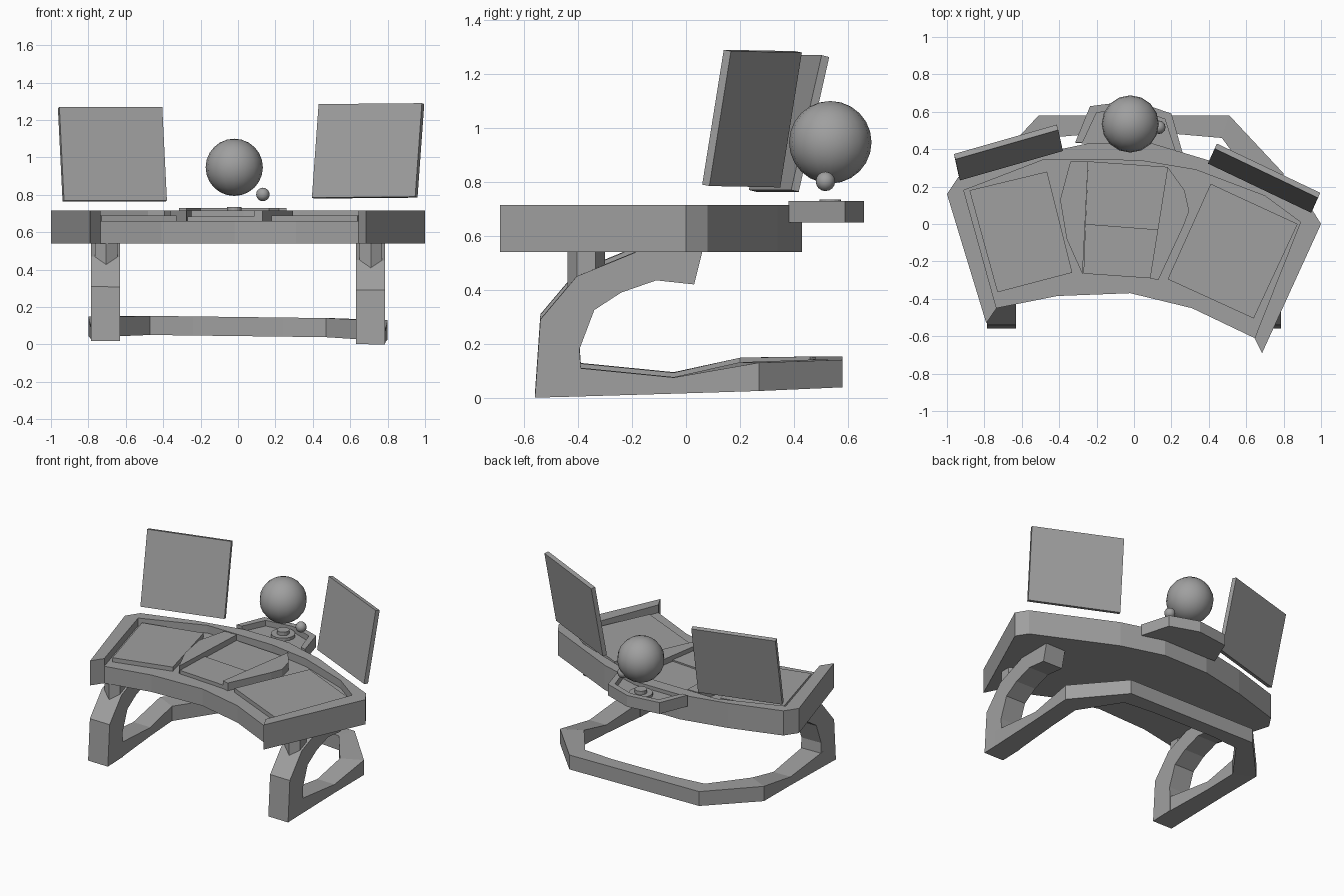
import bpy
import bmesh
from mathutils import Vector

default_cube = bpy.data.objects.get("Cube")
if default_cube:
    bpy.data.objects.remove(default_cube, do_unlink=True)

grey = bpy.data.materials.new("plain_grey")
grey.use_nodes = True
grey_value = (0.35, 0.35, 0.35, 1)
grey.diffuse_color = grey_value
grey.node_tree.nodes["Principled BSDF"].inputs["Base Color"].default_value = grey_value


def finish(name, bm, smooth=False):
    """Turn a bmesh into a named, grey object."""
    bmesh.ops.recalc_face_normals(bm, faces=bm.faces[:])
    mesh = bpy.data.meshes.new(name)
    bm.to_mesh(mesh)
    bm.free()
    mesh.materials.append(grey)
    for face in mesh.polygons:
        face.use_smooth = smooth
    obj = bpy.data.objects.new(name, mesh)
    bpy.context.collection.objects.link(obj)
    return obj


def extrude(name, points, offset):
    """Solid made by pushing a flat outline along an offset."""
    bm = bmesh.new()
    near = [bm.verts.new(p) for p in points]
    far = [bm.verts.new(Vector(p) + Vector(offset)) for p in points]
    bm.faces.new(near)
    bm.faces.new(far[::-1])
    count = len(near)
    for i in range(count):
        j = (i + 1) % count
        bm.faces.new((near[i], near[j], far[j], far[i]))
    return finish(name, bm)


def slab(name, outline, bottom, top):
    """Horizontal plate between two heights."""
    return extrude(name, [(x, y, bottom) for x, y in outline], (0, 0, top - bottom))


def ball(name, centre, radius, segments, rings):
    bm = bmesh.new()
    bmesh.ops.create_uvsphere(bm, u_segments=segments, v_segments=rings, radius=radius)
    bmesh.ops.translate(bm, verts=bm.verts[:], vec=centre)
    return finish(name, bm, smooth=True)


def post(name, x, y, radius, bottom, top, sides):
    bm = bmesh.new()
    bmesh.ops.create_cone(bm, cap_ends=True, segments=sides, radius1=radius,
                          radius2=radius, depth=top - bottom)
    bmesh.ops.translate(bm, verts=bm.verts[:], vec=(x, y, (bottom + top) / 2))
    return finish(name, bm)


def roll(obj):
    """The stand rises slightly towards its right side."""
    for vert in obj.data.vertices:
        vert.co.z += 0.0125 * (0.785 - vert.co.x)


# Desk: curved body with a raised rim along the sides and back
BOTTOM, FLOOR, RIM = 0.54, 0.66, 0.715
outer = [(-0.79, -0.53), (-1, 0.16), (-0.94, 0.25), (-0.58, 0.36), (-0.25, 0.43),
         (0.1, 0.43), (0.4, 0.34), (0.95, 0.08), (1, 0), (0.685, -0.69)]
inner = [(0.645, -0.61), (0.89, 0.01), (0.7, 0.15), (0.33, 0.29), (0.03, 0.34),
         (-0.48, 0.345), (-0.91, 0.18), (-0.735, -0.45)]
front_edge = [(0.645, -0.61), (0.31, -0.45), (-0.02, -0.37), (-0.41, -0.385), (-0.735, -0.45)]
slab("desk_body", outer + front_edge, BOTTOM, FLOOR)
slab("desk_rim", outer + inner, FLOOR, RIM)

# Raised pads on both wings
slab("right_pad", [(-0.88, 0.18), (-0.73, -0.365), (-0.33, -0.26), (-0.465, 0.28)], FLOOR, 0.69)
slab("left_pad", [(0.41, 0.215), (0.875, 0), (0.64, -0.505), (0.18, -0.295)], FLOOR, 0.69)

# Central console: curved cheeks around two flat plates
slab("console_right_cheek", [(-0.34, 0.335), (-0.395, 0.13), (-0.36, -0.08),
                             (-0.275, -0.27), (-0.245, 0.335)], FLOOR, RIM)
slab("console_left_cheek", [(0.18, 0.305), (0.27, 0.18), (0.295, 0.07), (0.265, -0.01),
                            (0.13, -0.3), (0.085, -0.29)], FLOOR, RIM)
slab("console_front_plate", [(-0.26, 0), (0.13, -0.03), (0.085, -0.29), (-0.27, -0.265)],
     FLOOR, 0.685)
slab("console_rear_plate", [(-0.245, 0.335), (0.18, 0.305), (0.13, -0.03), (-0.26, 0)],
     FLOOR, 0.675)

# Rear shelf: shallow tray with a round emitter
tray = [(-0.315, 0.435), (-0.235, 0.63), (0, 0.66), (0.2, 0.59), (0.26, 0.38)]
tray_inner = [(0.22, 0.39), (0.165, 0.56), (0, 0.62), (-0.2, 0.595), (-0.275, 0.435)]
slab("shelf_tray", tray, 0.65, 0.69)
slab("shelf_rim", tray + tray_inner, 0.69, 0.73)
post("emitter_ring", -0.02, 0.535, 0.078, 0.69, 0.71, 16)
post("emitter_core", -0.02, 0.535, 0.04, 0.71, 0.735, 16)

# Floating globe and its small satellite
ball("globe", (-0.02, 0.535, 0.947), 0.153, 16, 12)
ball("satellite", (0.133, 0.517, 0.802), 0.036, 12, 8)


def screen(name, corner, along, upward):
    """Thin tilted panel with its front face given by a corner and two edges."""
    a, u, v = Vector(corner), Vector(along), Vector(upward)
    back = v.cross(u).normalized() * 0.03
    extrude(name, [a, a + u, a + u + v, a + v], back)


screen("right_screen", (-0.93, 0.233, 0.77), (0.55, 0.157, 0), (-0.025, 0.113, 0.5))
screen("left_screen", (0.395, 0.323, 0.785), (0.552, -0.263, 0.005), (0.036, 0.08, 0.5))

# Legs: hooked profile, repeated on each side with a short post
leg = [(-0.56, 0), (-0.54, 0.29), (-0.405, 0.45), (-0.185, 0.54), (0.06, 0.54),
       (0.03, 0.42), (-0.11, 0.435), (-0.24, 0.39), (-0.34, 0.325), (-0.395, 0.18),
       (-0.39, 0.11), (-0.39, 0.005)]
for side, x in (("right", -0.785), ("left", 0.63)):
    roll(extrude(side + "_leg", [(x, y, z) for y, z in leg], (0.155, 0, 0)))
    post(side + "_leg_post", x + 0.08, -0.37, 0.07, 0.41, BOTTOM, 6)

# Floor frame: one beam running from leg to leg around the back
# Each station: outer x and y, inner x and y, bottom, top
half = [(0.785, -0.45, 0.63, -0.45, 0.003, 0.115), (0.79, -0.045, 0.655, -0.045, 0.015, 0.075),
        (0.8, 0.27, 0.66, 0.2, 0.025, 0.13), (0.51, 0.58, 0.47, 0.46, 0.035, 0.137),
        (0.24, 0.58, 0.24, 0.48, 0.035, 0.137)]
stations = half + [(-ox, oy, -ix, iy, lo, hi) for ox, oy, ix, iy, lo, hi in reversed(half)]
bm = bmesh.new()
sections = [[bm.verts.new(p) for p in ((ox, oy, lo), (ix, iy, lo), (ix, iy, hi), (ox, oy, hi))]
            for ox, oy, ix, iy, lo, hi in stations]
for a, b in zip(sections, sections[1:]):
    for i in range(4):
        j = (i + 1) % 4
        bm.faces.new((a[i], a[j], b[j], b[i]))
bm.faces.new(sections[0])
bm.faces.new(sections[-1][::-1])
roll(finish("floor_frame", bm))
